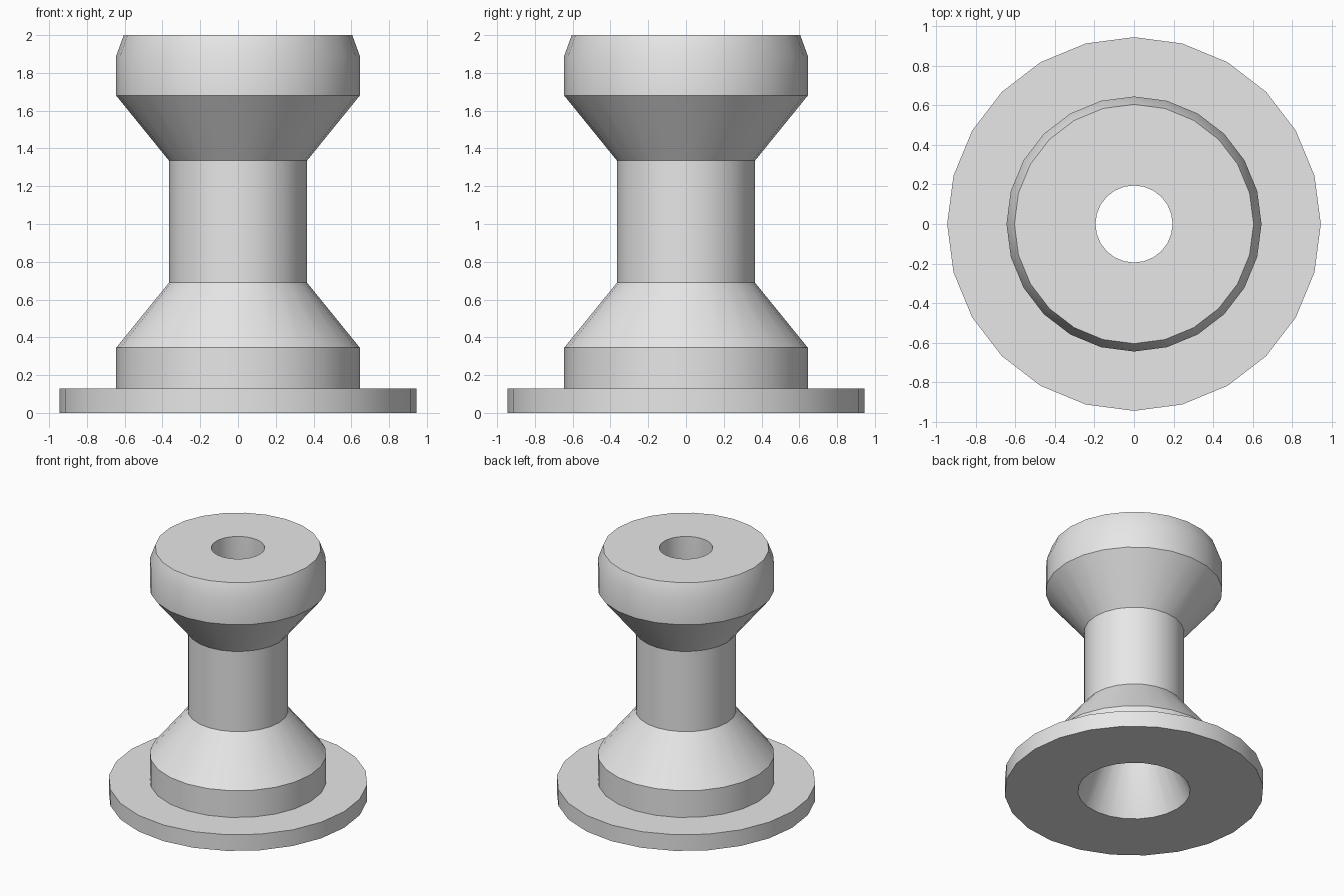
import bpy
import bmesh
import math

if "Cube" in bpy.data.objects:
    bpy.data.objects.remove(bpy.data.objects["Cube"])

SIDES = 24

grey = bpy.data.materials.new("light_grey")
grey.diffuse_color = (0.8, 0.8, 0.8, 1.0)
grey.use_nodes = True
grey.node_tree.nodes["Principled BSDF"].inputs["Base Color"].default_value = grey.diffuse_color


def lathe(name, profile):
    """Turn a closed (radius, height) outline around the z axis."""
    bm = bmesh.new()
    rings = []
    for i in range(SIDES):
        a = 2 * math.pi * i / SIDES
        rings.append([bm.verts.new((r * math.cos(a), r * math.sin(a), z))
                      for r, z in profile])
    n = len(profile)
    for i in range(SIDES):
        a, b = rings[i], rings[(i + 1) % SIDES]
        for j in range(n):
            k = (j + 1) % n
            bm.faces.new((a[j], b[j], b[k], a[k]))
    bmesh.ops.recalc_face_normals(bm, faces=bm.faces)
    mesh = bpy.data.meshes.new(name)
    bm.to_mesh(mesh)
    bm.free()
    mesh.materials.append(grey)
    obj = bpy.data.objects.new(name, mesh)
    bpy.context.collection.objects.link(obj)
    bpy.ops.object.select_all(action='DESELECT')
    obj.select_set(True)
    bpy.context.view_layer.objects.active = obj
    bpy.ops.object.shade_smooth_by_angle(angle=math.radians(30))
    return obj


# Flanged spool: outside from the base up, then down through the bore
lathe("spool_body", [
    (0.945, 0.0), (0.945, 0.13),              # flange
    (0.645, 0.13), (0.645, 0.345),            # lower collar
    (0.365, 0.69), (0.365, 1.335),            # neck
    (0.645, 1.68), (0.645, 1.89), (0.605, 2.0),  # head with chamfer
    (0.195, 2.0), (0.195, 0.5), (0.41, 0.0),  # bore with flared mouth
])
